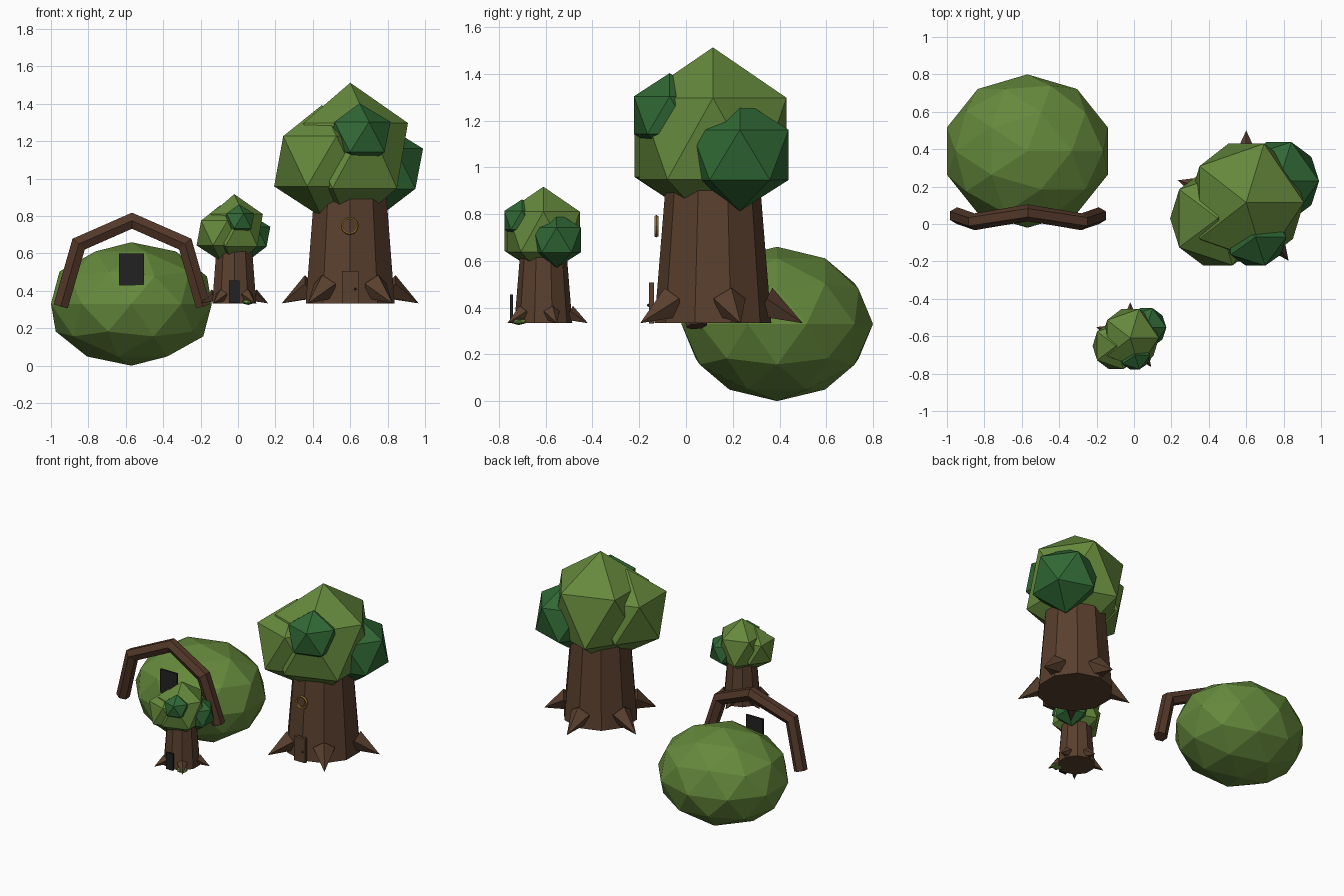
import bpy, bmesh, math
from mathutils import Vector, Matrix

cube = bpy.data.objects.get("Cube")
if cube:
    bpy.data.objects.remove(cube, do_unlink=True)


def material(name, rgb):
    m = bpy.data.materials.new(name)
    m.use_nodes = True
    m.diffuse_color = (*rgb, 1)
    m.node_tree.nodes["Principled BSDF"].inputs["Base Color"].default_value = (*rgb, 1)
    return m


LEAF = material("leaf_green", (0.13, 0.25, 0.045))
DARK_LEAF = material("dark_leaf_green", (0.03, 0.14, 0.035))
BARK = material("bark_brown", (0.10, 0.05, 0.027))
BRANCH = material("branch_brown", (0.085, 0.039, 0.022))
BLACK = material("charcoal", (0.016, 0.016, 0.017))
GOLD = material("gold", (0.35, 0.19, 0.03))


def finish(bm, name, mat, matrix):
    bm.transform(matrix)
    mesh = bpy.data.meshes.new(name)
    bm.to_mesh(mesh)
    bm.free()
    mesh.materials.append(mat)
    ob = bpy.data.objects.new(name, mesh)
    bpy.context.collection.objects.link(ob)
    return ob


def blob(name, mat, centre, radii, level=1, parent=Matrix()):
    bm = bmesh.new()
    bmesh.ops.create_icosphere(bm, subdivisions=level, radius=1)
    local = Matrix.Translation(centre) @ Matrix.Diagonal((*radii, 1))
    return finish(bm, name, mat, parent @ local)


def cone(name, mat, start, end, r1, r2, sides, parent=Matrix()):
    start, end = Vector(start), Vector(end)
    axis = end - start
    bm = bmesh.new()
    bmesh.ops.create_cone(bm, cap_ends=True, segments=sides, radius1=r1,
                          radius2=r2, depth=axis.length)
    turn = Matrix() if axis.xy.length < 1e-6 else axis.to_track_quat('Z', 'Y').to_matrix().to_4x4()
    return finish(bm, name, mat, parent @ Matrix.Translation((start + end) / 2) @ turn)


def box(name, mat, centre, size):
    bm = bmesh.new()
    bmesh.ops.create_cube(bm, size=1)
    return finish(bm, name, mat, Matrix.Translation(centre) @ Matrix.Diagonal((*size, 1)))


def tree(prefix, base, scale):
    """Trunk with five spike roots and a clustered crown."""
    place = Matrix.Translation(base) @ Matrix.Scale(scale, 4)
    cone(prefix + "_trunk", BARK, (0, 0, 0), (0, 0, 0.68), 0.25, 0.195, 10, place)
    for i in range(5):
        a = math.radians(18 + 72 * i)
        out = Vector((math.cos(a), math.sin(a), 0))
        up = Vector((0, 0, 1))
        cone(f"{prefix}_root_{i + 1}", BARK, out * 0.22 + up * 0.085, out * 0.385,
             0.075, 0, 5, place)
    crown = [
        ("crown", LEAF, (0, 0, 0.79), (0.345, 0.37, 0.39)),
        ("crown_side", LEAF, (-0.152, -0.085, 0.76), (0.285, 0.295, 0.30)),
        ("dark_crown_front", DARK_LEAF, (0.05, -0.185, 0.89), (0.185, 0.18, 0.18)),
        ("dark_crown_side", DARK_LEAF, (0.175, 0.115, 0.72), (0.24, 0.245, 0.24)),
    ]
    for part, mat, centre, radii in crown:
        blob(f"{prefix}_{part}", mat, centre, radii, 1, place)


# Trees
tree("large_tree", (0.6, 0.115, 0.333), 1.0)
tree("small_tree", (-0.02, -0.61, 0.333), 0.495)

# Large tree door, knob and wreath
box("large_door", BARK, (0.6, -0.147, 0.42), (0.09, 0.022, 0.175))
blob("door_knob", BLACK, (0.627, -0.16, 0.41), (0.007, 0.007, 0.007))
bm = bmesh.new()
ring, sides = 16, 5
rows = []
for i in range(ring):
    a = math.tau * i / ring
    row = []
    for j in range(sides):
        b = math.tau * j / sides
        r = 0.041 + 0.007 * math.cos(b)
        row.append(bm.verts.new((r * math.cos(a), 0.009 * math.sin(b), r * math.sin(a))))
    rows.append(row)
for i in range(ring):
    p, q = rows[i], rows[(i + 1) % ring]
    for j in range(sides):
        k = (j + 1) % sides
        bm.faces.new((p[j], p[k], q[k], q[j]))
bmesh.ops.recalc_face_normals(bm, faces=bm.faces)
finish(bm, "wreath", GOLD, Matrix.Translation((0.597, -0.127, 0.748)))

# Small tree door and little shrub at its foot
box("small_door", BLACK, (-0.02, -0.747, 0.395), (0.056, 0.012, 0.12))
blob("foot_shrub", LEAF, (0.055, -0.715, 0.341), (0.042, 0.038, 0.016))

# Round bush with its dark panel
blob("round_bush", LEAF, (-0.57, 0.39, 0.33), (0.452, 0.41, 0.33), 2)
box("bush_panel", BLACK, (-0.57, 0.03, 0.515), (0.135, 0.014, 0.17))

# Branch arch: mirrored hexagonal tube with mitred joints
half = [Vector(p) for p in ((-0.38, 0.045, 0.32), (-0.285, 0.012, 0.65), (0, 0.06, 0.775))]
path = half + [Vector((-p.x, p.y, p.z)) for p in reversed(half[:-1])]
bm = bmesh.new()
rows = []
for i, p in enumerate(path):
    before = (p - path[max(i - 1, 0)]).normalized()
    after = (path[min(i + 1, len(path) - 1)] - p).normalized()
    tangent = (before + after).normalized()
    depth = (Vector((0, 1, 0)) - tangent * tangent.y).normalized()
    across = tangent.cross(depth)
    stretch = 1 / max(tangent.dot(after if after.length else before), 0.5)
    rows.append([bm.verts.new(p + 0.045 * (depth * math.cos(a) + across * math.sin(a) * stretch))
                 for a in (math.tau * j / 6 for j in range(6))])
for p, q in zip(rows, rows[1:]):
    for j in range(6):
        k = (j + 1) % 6
        bm.faces.new((p[j], p[k], q[k], q[j]))
bm.faces.new(rows[0])
bm.faces.new(rows[-1])
bmesh.ops.recalc_face_normals(bm, faces=bm.faces)
finish(bm, "branch_arch", BRANCH, Matrix.Translation((-0.567, 0, 0)))
